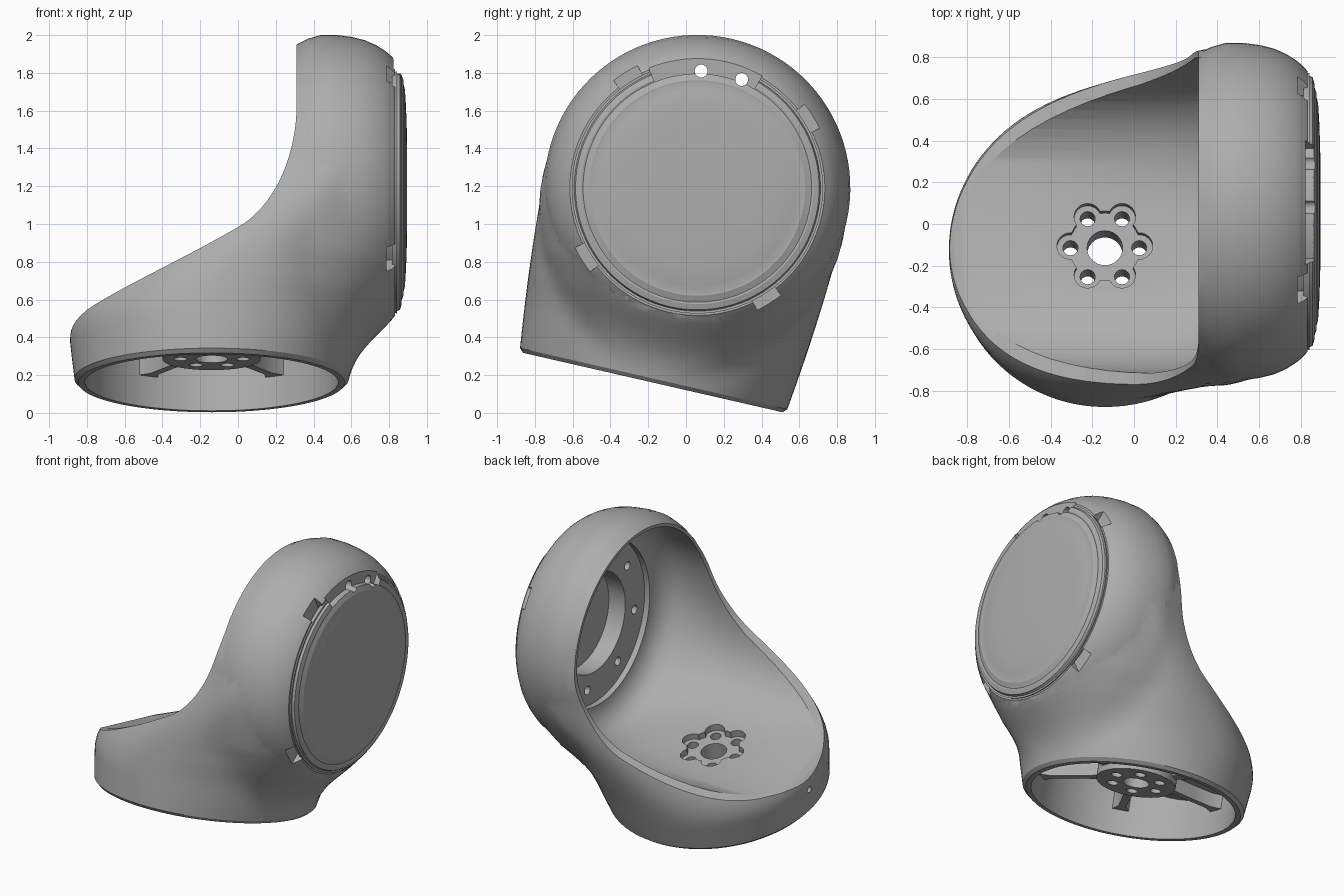
import bpy, bmesh
from math import sin, cos, pi, radians, hypot
from mathutils import Matrix, Vector
from mathutils.geometry import interpolate_bezier

cube = bpy.data.objects.get("Cube")
if cube:
    bpy.data.objects.remove(cube)

TILT = 0.225                                   # lean of the base about the head axis
FRAME = Matrix.Translation((0, 0.06, 1.191)) @ Matrix.Rotation(-TILT, 4, 'X')
CX, BASE = -0.14, -1.057                       # base axis and base plane, head centre is origin
SEG = 96

grey = bpy.data.materials.new("satin_grey")
grey.use_nodes = True
grey.diffuse_color = (0.42, 0.42, 0.42, 1)
grey.node_tree.nodes["Principled BSDF"].inputs["Base Color"].default_value = grey.diffuse_color


def loft(name, rings):
    """Skin a list of equal rings and cap both ends."""
    bm = bmesh.new()
    loops = [[bm.verts.new(FRAME @ Vector(p)) for p in ring] for ring in rings]
    n = len(loops[0])
    for a, b in zip(loops, loops[1:]):
        for i in range(n):
            j = (i + 1) % n
            bm.faces.new((a[i], a[j], b[j], b[i]))
    bm.faces.new(loops[0])
    bm.faces.new(loops[-1])
    bmesh.ops.recalc_face_normals(bm, faces=bm.faces)
    mesh = bpy.data.meshes.new(name)
    bm.to_mesh(mesh)
    bm.free()
    mesh.materials.append(grey)
    obj = bpy.data.objects.new(name, mesh)
    bpy.context.collection.objects.link(obj)
    return obj


def spin(name, profile, y=0, z=0, seg=SEG):
    """Turn (x, radius) points about an axis along x."""
    turn = [2 * pi * i / seg for i in range(seg)]
    return loft(name, [[(x, y + r * cos(t), z + r * sin(t)) for t in turn] for x, r in profile])


def post(name, r, z0, z1, x=CX, y=0, seg=32):
    """Upright cylinder."""
    turn = [2 * pi * i / seg for i in range(seg)]
    return loft(name, [[(x + r * cos(t), y + r * sin(t), z) for t in turn] for z in (z0, z1)])


def sector(name, r0, r1, a0, a1, x0, x1):
    """Block following an arc round the head axis, angles as seen from the cover side."""
    turn = [radians(a0 + (a1 - a0) * i / 16) + TILT for i in range(17)]
    outline = [(r1, t) for t in turn] + [(r0, t) for t in reversed(turn)]
    return loft(name, [[(x, r * cos(t), r * sin(t)) for r, t in outline] for x in (x0, x1)])


def combine(obj, other, operation='DIFFERENCE', keep=False):
    other.hide_render = True
    mod = obj.modifiers.new("combine", 'BOOLEAN')
    mod.operation, mod.solver, mod.object = operation, 'EXACT', other
    graph = bpy.context.evaluated_depsgraph_get()
    mesh = bpy.data.meshes.new_from_object(obj.evaluated_get(graph))
    obj.modifiers.clear()
    obj.data = mesh
    if not keep:
        bpy.data.objects.remove(other)


# Head: rounded drum about the x axis
HEAD = [(0.2, 0.755), (0.31, 0.76), (0.37, 0.79), (0.44, 0.81), (0.52, 0.81), (0.6, 0.8),
        (0.67, 0.783), (0.73, 0.757), (0.78, 0.725), (0.81, 0.7), (0.832, 0.675)]


def head_radius(x):
    for (x0, r0), (x1, r1) in zip(HEAD, HEAD[1:]):
        if x < x1:
            return r0 + (r1 - r0) * max(0, (x - x0) / (x1 - x0))
    return HEAD[-1][1]


def body_radius(z):
    if z < BASE + 0.02:
        return 0.705
    return 0.803 - 0.08 * (z / BASE) ** 1.7 if z < 0 else 0.803 - 0.9 * z * z


def body_centre(z):
    """The body leans over toward the head as it rises."""
    t = min(max((z + 0.85) / 0.9, 0), 1)
    return CX + 0.65 * t * t * (3 - 2 * t)


def outside(x, y, z):
    """Blend of leaning body and head drum, positive outside."""
    r, c = body_radius(z), body_centre(z)
    if x > c:
        p = 2 + 0.5 * min(1, (z - BASE) / 0.4)
        a = (((x - c) * r / (CX + r - c)) ** p + abs(y) ** p) ** (1 / p) - r
    else:
        a = hypot(x - c, y) - r
    b = max(hypot(y, z) - head_radius(x) + 0.002, x - 0.828, 0.2 - x)
    k = 0.28 * min(max((x - 0.1) / 0.5, 0), 1) * min(max(-z / 0.5, 0), 1) + 0.0001
    h = max(k - abs(a - b), 0) / k
    return min(a, b) - h * h * k / 4


def section(z):
    ring, centre = [], body_centre(z)
    for i in range(SEG):
        c, s = cos(2 * pi * i / SEG), sin(2 * pi * i / SEG)
        lo, hi = 0, 1.4
        for _ in range(22):
            mid = (lo + hi) / 2
            if outside(centre + mid * c, mid * s, z) > 0:
                hi = mid
            else:
                lo = mid
        ring.append((centre + lo * c, lo * s, z))
    return ring


# Shell: base flowing into the head
start, top = BASE + 0.021, 0.35
levels = [BASE] + [start + (top - start) * i / 50 for i in range(51)]
shell = loft("shell", [section(z) for z in levels])
combine(shell, spin("head", HEAD), 'UNION')


# Sweeping side opening
def bezier(*pts):
    return interpolate_bezier(*[Vector((x, 0, z)) for x, z in pts], 20)


curve = bezier((-0.8, -0.736), (-0.6, -0.68), (-0.25, -0.53), (0, -0.387)) \
    + bezier((0, -0.387), (0.18, -0.29), (0.31, -0.02), (0.31, 0.28))[1:]
edge = [(-1.2, -0.93), (-0.9, -0.80), (-0.86, -0.765)] + [(p.x, p.z) for p in curve] \
    + [(0.31, 1.2), (-1.2, 1.2)]
combine(shell, loft("opening", [[(x, y, z) for x, z in edge] for y in (-1.2, 1.2)]))

# Trough over the base running into the round hollow of the head: x, squareness, radius
HOLLOW = [(-1.2, 3, 0.742), (0.1, 3, 0.742), (0.25, 2.7, 0.74), (0.33, 2.45, 0.739), (0.41, 2.2, 0.738),
          (0.5, 2, 0.736), (0.56, 2, 0.715), (0.61, 2, 0.67), (0.64, 2, 0.61), (0.645, 2, 0.57),
          (0.685, 2, 0.57)]


def hollow(name, grow):
    rings = []
    for x, p, size in HOLLOW:
        ring = []
        for i in range(SEG):
            c, s = cos(2 * pi * i / SEG), sin(2 * pi * i / SEG)
            q = p if s < 0 else 2
            r = (size + grow) / (abs(c) ** q + abs(s) ** q) ** (1 / q)
            ring.append((x, r * c, r * s))
        rings.append(ring)
    return loft(name, rings)


combine(shell, hollow("trough", 0))
combine(shell, spin("bearing_hole", [(0.6, 0.35), (0.9, 0.35)]))
for i in range(8):
    t = 2 * pi * (i + 0.5) / 8
    combine(shell, spin("bolt_hole", [(0.6, 0.03), (0.73, 0.03)], 0.46 * cos(t), 0.46 * sin(t), 20))

# Hollow base whose ceiling follows the trough, with a small side hole
base_hollow = post("base_hollow", 0.67, -1.2, -0.58, seg=SEG)
combine(base_hollow, hollow("ceiling", 0.055))
combine(shell, base_hollow)
combine(shell, spin("side_hole", [(-1, 0.022), (-0.7, 0.022)], 0, -0.87, 20))

# Mounting hub with flower shaped recess
hub = post("mounting_hub", 0.26, -0.93, -0.785, seg=64)
combine(shell, post("recess", 0.172, -0.9, -0.6))
combine(hub, post("centre_hole", 0.085, -1, -0.7))
for i in range(6):
    t = i * pi / 3
    x, y = CX + 0.165 * cos(t), 0.165 * sin(t)
    combine(shell, post("lobe", 0.065, -0.9, -0.6, x, y))
    combine(hub, post("screw_hole", 0.036, -1, -0.7, x, y))

# Ribs from hub to base wall, reaching up into the ceiling
parts = [shell, hub]
for i in range(6):
    t = i * pi / 3
    along, across = Vector((cos(t), sin(t), 0)), Vector((-sin(t), cos(t), 0))
    rings = []
    for r, w in ((0.24, 0.035), (0.45, 0.025), (0.6, 0.025), (0.68, 0.06)):
        mid = Vector((CX, 0, 0)) + along * r
        peak = -0.78 * (1 - abs(mid.y / 0.78) ** 3) ** (1 / 3)
        rings.append([mid + across * (w * s) + Vector((0, 0, z))
                      for s, z in ((-1, -0.89), (1, -0.89), (1, peak), (-1, peak))])
    parts.append(loft(f"base_rib_{i + 1}", rings))

# Round end cover
cover = spin("end_cover", [(0.815, 0.66), (0.842, 0.665), (0.842, 0.652), (0.858, 0.645), (0.866, 0.615),
                           (0.863, 0.605), (0.876, 0.57), (0.874, 0.56), (0.884, 0.52), (0.89, 0.42),
                           (0.894, 0.3), (0.896, 0.15)])
parts.append(cover)

# Clip notches, top slot and two through holes
for a in (32, 122, 212, 302):
    combine(shell, sector("notch", 0.62, 0.76, a - 6, a + 6, 0.785, 1))
slot = sector("slot", 0.605, 0.685, 60, 112, 0.822, 1)
combine(shell, slot, keep=True)
combine(cover, slot)
for y, z in ((0.08, 1.81), (0.295, 1.765)):
    p = FRAME.inverted() @ Vector((0, y, z))
    drill = spin("drill", [(0.4, 0.034), (1, 0.034)], p.y, p.z, 24)
    combine(shell, drill, keep=True)
    combine(cover, drill)

# Smooth shading with crisp edges
bpy.ops.object.select_all(action='DESELECT')
for obj in parts:
    obj.select_set(True)
bpy.context.view_layer.objects.active = shell
bpy.ops.object.shade_smooth_by_angle(angle=radians(28))
